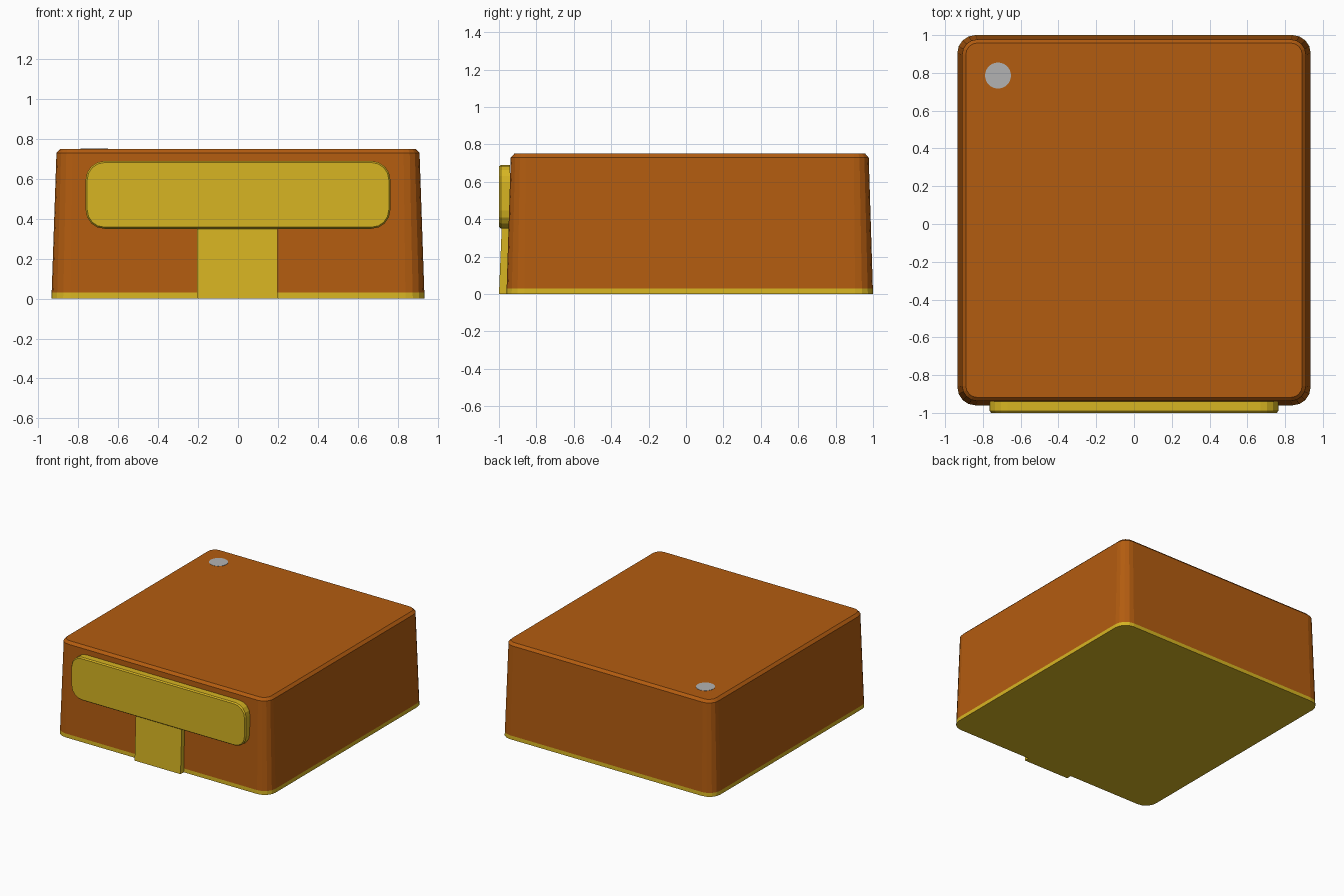
import bpy, bmesh, math

if "Cube" in bpy.data.objects:
    bpy.data.objects.remove(bpy.data.objects["Cube"])


def material(name, rgb):
    m = bpy.data.materials.new(name)
    m.diffuse_color = (*rgb, 1)
    m.use_nodes = True
    m.node_tree.nodes["Principled BSDF"].inputs["Base Color"].default_value = m.diffuse_color
    return m


ORANGE = material("orange", (0.45, 0.107, 0.005))
YELLOW = material("yellow", (0.68, 0.46, 0.016))
GREY = material("grey", (0.45, 0.45, 0.45))


def rounded_rect(hx, hy, r, n):
    """Counter-clockwise outline of a rounded rectangle."""
    pts = []
    for k, (sx, sy) in enumerate(((1, 1), (-1, 1), (-1, -1), (1, -1))):
        for i in range(n + 1):
            a = math.pi / 2 * (k + i / n)
            pts.append((sx * (hx - r) + r * math.cos(a),
                        sy * (hy - r) + r * math.sin(a)))
    return pts


def loft(name, rings, mat):
    """Skin closed rings of equal length and cap both ends, flat shaded."""
    bm = bmesh.new()
    loops = [[bm.verts.new(p) for p in ring] for ring in rings]
    for a, b in zip(loops, loops[1:]):
        for i in range(len(a)):
            j = (i + 1) % len(a)
            bm.faces.new((a[i], a[j], b[j], b[i]))
    bm.faces.new(loops[0][::-1])
    bm.faces.new(loops[-1])
    bmesh.ops.recalc_face_normals(bm, faces=bm.faces[:])
    mesh = bpy.data.meshes.new(name)
    bm.to_mesh(mesh)
    bm.free()
    mesh.materials.append(mat)
    ob = bpy.data.objects.new(name, mesh)
    bpy.context.collection.objects.link(ob)


def level(z, hx, hy, r):
    return [(x, y + 0.02, z) for x, y in rounded_rect(hx, hy, r, 4)]


# Tapered housing with a chamfered rim, and the thin base below it
loft("housing", [level(0.03, 0.934, 0.979, 0.095), level(0.73, 0.91, 0.957, 0.08),
                 level(0.75, 0.89, 0.938, 0.06)], ORANGE)
loft("base", [level(0, 0.935, 0.98, 0.095), level(0.03, 0.934, 0.979, 0.095)], YELLOW)


# Front bar with a softened edge
def bar_ring(y, inset):
    return [(x, y, 0.52 + z)
            for x, z in rounded_rect(0.764 - inset, 0.17 - inset, 0.095 - inset, 4)]


loft("front_bar", [bar_ring(-0.94, 0), bar_ring(-0.99, 0), bar_ring(-1.0, 0.008)], YELLOW)

# Stem that leans with the housing and drops to the base
loft("front_stem", [[(-0.205, -1.0, 0), (0.197, -1.0, 0), (0.197, -0.95, 0), (-0.205, -0.95, 0)],
                    [(-0.205, -0.985, 0.36), (0.197, -0.985, 0.36),
                     (0.197, -0.935, 0.36), (-0.205, -0.935, 0.36)]], YELLOW)

# Round button, nearly flush with the top
loft("top_button", [[(-0.72 + 0.069 * math.cos(a), 0.786 + 0.069 * math.sin(a), z)
                     for a in (math.tau * i / 24 for i in range(24))]
                    for z in (0.74, 0.752)], GREY)
